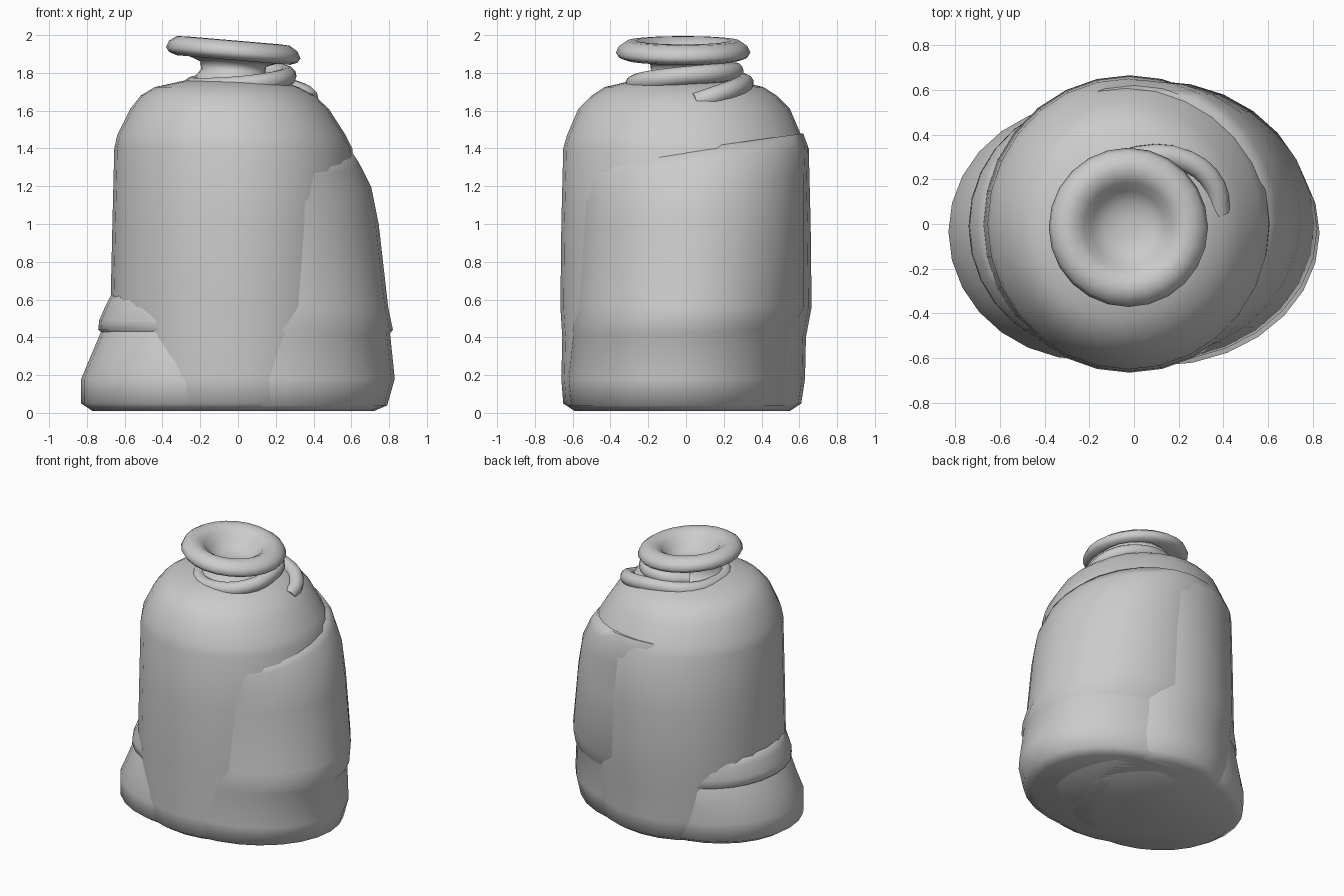
import bpy, bmesh, math
from mathutils import Vector


def loft(name, rings, n=28, cap_bottom=True, cap_top=True, tilt=lambda x, y, z: z):
    """Stack of elliptical rings (z, cx, cy, rx, ry) skinned together."""
    bm = bmesh.new()
    loops = []
    for z, cx, cy, rx, ry in rings:
        loop = []
        for i in range(n):
            a = 2 * math.pi * i / n
            x, y = cx + rx * math.cos(a), cy + ry * math.sin(a)
            loop.append(bm.verts.new((x, y, tilt(x, y, z))))
        loops.append(loop)
    for a, b in zip(loops, loops[1:]):
        for i in range(n):
            j = (i + 1) % n
            bm.faces.new((a[i], a[j], b[j], b[i]))
    if cap_bottom:
        bm.faces.new(loops[0][::-1])
    if cap_top:
        bm.faces.new(loops[-1])
    bmesh.ops.recalc_face_normals(bm, faces=bm.faces)
    me = bpy.data.meshes.new(name)
    bm.to_mesh(me)
    bm.free()
    ob = bpy.data.objects.new(name, me)
    bpy.context.collection.objects.link(ob)
    smooth(ob)
    return ob


def smooth(ob):
    bpy.ops.object.select_all(action='DESELECT')
    ob.select_set(True)
    bpy.context.view_layer.objects.active = ob
    bpy.ops.object.shade_smooth_by_angle(angle=math.radians(65))


# main body with rounded shoulder
loft("sack_body", [
    (0.01, -0.02, -0.02, 0.57, 0.57), (0.05, -0.02, -0.02, 0.62, 0.63),
    (0.18, -0.02, -0.015, 0.64, 0.645), (0.40, -0.02, -0.01, 0.645, 0.645),
    (0.56, -0.02, 0, 0.655, 0.665),
    (1.00, -0.02, 0, 0.645, 0.66), (1.40, -0.025, 0, 0.63, 0.65),
    (1.47, -0.035, -0.01, 0.605, 0.62), (1.61, -0.045, -0.01, 0.525, 0.56),
    (1.68, -0.055, -0.01, 0.46, 0.49), (1.725, -0.06, -0.01, 0.38, 0.42),
    (1.76, -0.03, -0.01, 0.25, 0.27)])


# large overlapping fold on the right and back, rising towards the back
def rise(x, y, z):
    w = max(0, min(1, (z - 0.9) / 0.4))
    return z + 0.14 * (y - 0.05) * w


loft("right_fold", [
    (0.01, 0.10, -0.04, 0.62, 0.52), (0.04, 0.10, -0.04, 0.69, 0.58),
    (0.18, 0.10, -0.04, 0.73, 0.595), (0.42, 0.10, -0.02, 0.705, 0.59),
    (0.44, 0.10, -0.02, 0.72, 0.595),
    (0.56, 0.10, 0.02, 0.695, 0.62), (1.00, 0.09, 0.025, 0.655, 0.615),
    (1.20, 0.08, 0.025, 0.625, 0.615), (1.33, 0.03, 0.015, 0.61, 0.63),
    (1.40, 0.0, 0.0, 0.595, 0.62)], tilt=rise)

# flared skirt wrapping the left and back
loft("left_skirt", [
    (0.01, -0.20, -0.035, 0.57, 0.51), (0.05, -0.20, -0.035, 0.63, 0.57),
    (0.18, -0.20, -0.035, 0.63, 0.575), (0.30, -0.20, -0.02, 0.58, 0.56),
    (0.43, -0.20, -0.01, 0.525, 0.55), (0.48, -0.20, -0.01, 0.49, 0.53)])

# small fold above the skirt
loft("left_fold", [
    (0.41, -0.20, -0.01, 0.50, 0.53), (0.44, -0.20, -0.01, 0.54, 0.555),
    (0.49, -0.20, -0.01, 0.535, 0.555), (0.57, -0.20, 0.0, 0.50, 0.55),
    (0.63, -0.20, 0.0, 0.47, 0.53)])

# pinched neck flaring into a tilted rolled lip with a hollow mouth
profile = [(0.27, 1.71), (0.20, 1.78), (0.17, 1.81), (0.175, 1.845), (0.23, 1.866),
           (0.30, 1.866), (0.34, 1.88), (0.356, 1.905), (0.34, 1.94), (0.30, 1.967),
           (0.25, 1.97), (0.20, 1.94), (0.165, 1.89), (0.11, 1.85), (0.04, 1.84)]


def lean(x, y, z):
    return z - 0.085 * x * max(0, min(1, (z - 1.75) / 0.1))


loft("neck_and_lip", [(z, -0.025, -0.015, r, r) for r, z in profile], n=24, tilt=lean)

# cord wound round the neck with a loose tail sinking into the shoulder
path = [(0.38, 0.05, 1.645), (0.36, 0.17, 1.685), (0.24, 0.28, 1.725), (0.02, 0.30, 1.75),
        (-0.18, 0.20, 1.74), (-0.24, 0.0, 1.73), (-0.18, -0.20, 1.725),
        (0.02, -0.275, 1.735), (0.20, -0.20, 1.76), (0.26, 0.0, 1.785),
        (0.19, 0.19, 1.80), (0.0, 0.255, 1.805), (-0.13, 0.15, 1.78)]
cu = bpy.data.curves.new("cord_path", 'CURVE')
cu.dimensions = '3D'
cu.bevel_depth = 0.05
cu.bevel_resolution = 4
cu.resolution_u = 3
cu.use_fill_caps = True
sp = cu.splines.new('BEZIER')
sp.bezier_points.add(len(path) - 1)
for bp, p in zip(sp.bezier_points, path):
    bp.co = Vector(p)
    bp.handle_left_type = bp.handle_right_type = 'AUTO'
cord = bpy.data.objects.new("neck_cord", cu)
bpy.context.collection.objects.link(cord)
bpy.ops.object.select_all(action='DESELECT')
cord.select_set(True)
bpy.context.view_layer.objects.active = cord
bpy.ops.object.convert(target='MESH')
smooth(bpy.context.view_layer.objects.active)
